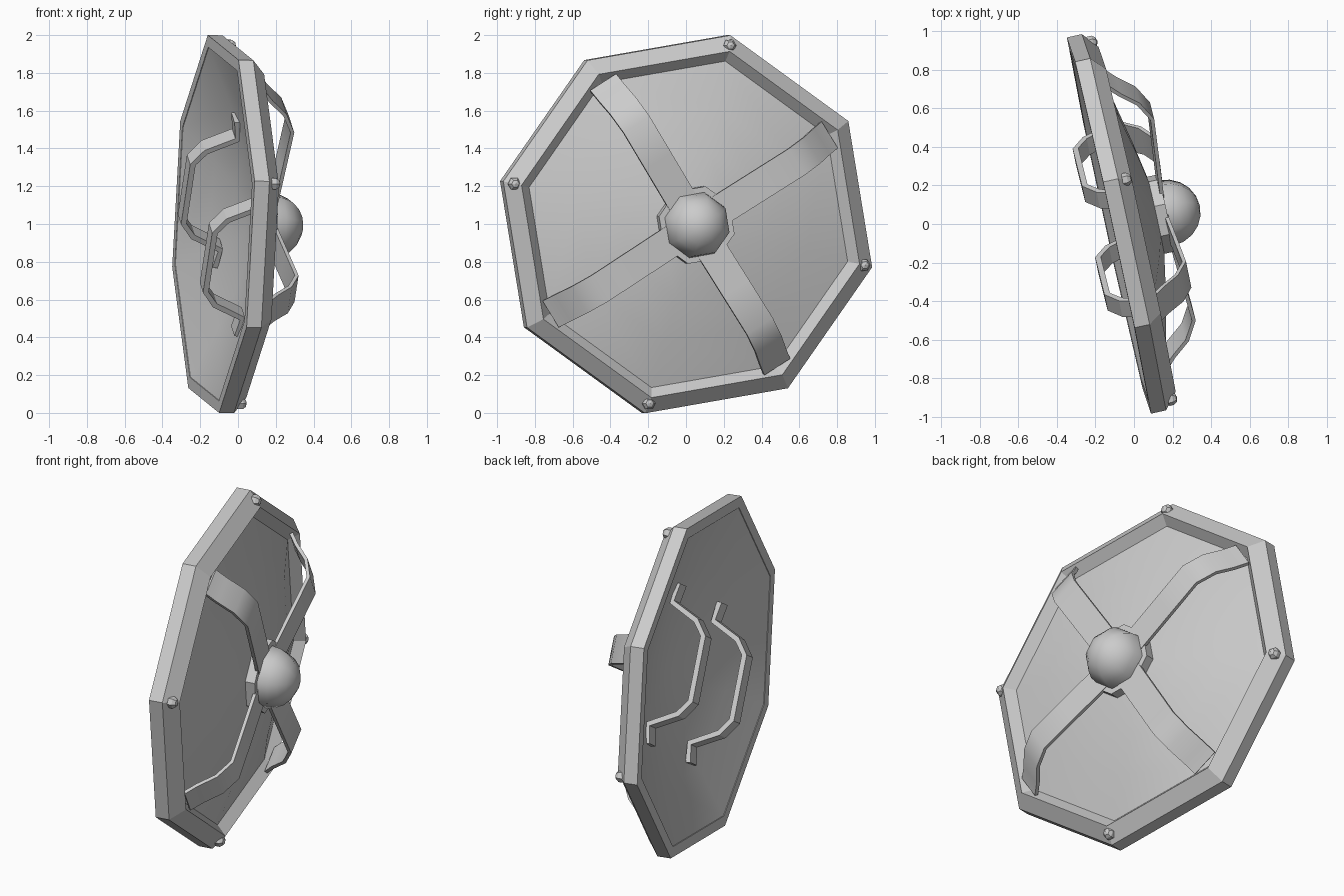
import bpy, bmesh, math
from mathutils import Matrix, Vector

if "Cube" in bpy.data.objects:
    bpy.data.objects.remove(bpy.data.objects["Cube"])

# Shield frame: local x/y lie in the octagon plane, local z points out of the face
n = Vector((0.977, 0.214, -0.019)).normalized()
side = Vector((0, 0, 1)).cross(n).normalized()
up = n.cross(side)
a = math.radians(32.2)
u = side * math.cos(a) + up * math.sin(a)
v = up * math.cos(a) - side * math.sin(a)
FRAME = Matrix.Translation((-0.13, -0.008, 1.0)) @ Matrix((u, v, n)).transposed().to_4x4()


def finish(name, bm, local=Matrix(), smooth=None):
    bmesh.ops.recalc_face_normals(bm, faces=bm.faces)
    me = bpy.data.meshes.new(name)
    bm.to_mesh(me)
    bm.free()
    me.transform(FRAME @ local)
    ob = bpy.data.objects.new(name, me)
    bpy.context.collection.objects.link(ob)
    if smooth:
        bpy.ops.object.select_all(action='DESELECT')
        ob.select_set(True)
        bpy.context.view_layer.objects.active = ob
        bpy.ops.object.shade_smooth_by_angle(angle=math.radians(smooth))
    return ob


def revolve(name, profile, closed=False, smooth=None):
    """Eight-sided lathe of (radius, height) points."""
    bm = bmesh.new()
    rings = []
    for k in range(8):
        t = k * math.pi / 4
        rings.append([bm.verts.new((r * math.cos(t), r * math.sin(t), d)) for r, d in profile])
    m = len(profile)
    for k in range(8):
        p, q = rings[k], rings[(k + 1) % 8]
        for i in range(m if closed else m - 1):
            j = (i + 1) % m
            bm.faces.new((p[i], q[i], q[j], p[j]))
    bmesh.ops.remove_doubles(bm, verts=bm.verts, dist=1e-5)
    return finish(name, bm, smooth=smooth)


def band(name, path, width, thick, local, smooth=None):
    """Flat bar following (x, z) points, with width along y."""
    bm = bmesh.new()
    rows = []
    pts = [Vector(p) for p in path]
    for i, p in enumerate(pts):
        t = (pts[min(i + 1, len(pts) - 1)] - pts[max(i - 1, 0)]).normalized()
        o = Vector((-t.y, t.x)) * thick / 2
        rows.append([bm.verts.new((q.x, y, q.y)) for q, y in
                     ((p + o, -width / 2), (p + o, width / 2),
                      (p - o, width / 2), (p - o, -width / 2))])
    for p, q in zip(rows, rows[1:]):
        for i in range(4):
            j = (i + 1) % 4
            bm.faces.new((p[i], p[j], q[j], q[i]))
    bm.faces.new(rows[0])
    bm.faces.new(rows[-1])
    return finish(name, bm, local, smooth)


# Rim with a chamfered front and a shallow sloped inner lip
revolve("rim", [(1.026, 0), (1.026, 0.08), (0.94, 0.15), (0.885, 0.095), (0.96, 0)], closed=True)

# Domed panel: front skin out to the rim, then the hollow back skin
revolve("panel", [(0, 0.27), (0.2, 0.25), (0.4, 0.215), (0.64, 0.165), (0.89, 0.095),
                  (0.96, 0.002), (0.64, 0.115), (0.4, 0.18), (0.2, 0.215), (0, 0.235)],
        smooth=35)

# Central collar and boss
revolve("boss_collar", [(0, 0.24), (0.21, 0.24), (0.21, 0.305), (0, 0.305)])
R = 0.178
revolve("boss", [(R * math.cos(t), 0.305 + R * math.sin(t))
                 for t in [i * math.pi / 10 for i in range(6)]], smooth=60)

# Four straps arching from the boss to the rim
strap = [(0.1, 0.295), (0.4, 0.315), (0.63, 0.33), (0.74, 0.275), (0.82, 0.19), (0.885, 0.135)]
for k in range(4):
    band("strap", strap, 0.165, 0.02, Matrix.Rotation(k * math.pi / 2, 4, 'Z'), smooth=40)

# Two grips on the back
half = [(0.455, 0.12), (0.345, 0.135), (0.265, -0.025), (0.185, -0.085)]
grip = half + [(-x, z) for x, z in reversed(half)]
for s in (-1, 1):
    band("grip", grip, 0.1, 0.03,
         Matrix.Translation((s * 0.34, 0, 0)) @ Matrix.Rotation(math.pi / 2, 4, 'Z'))

# Rivets on every other rim corner
for k in range(4):
    t = math.pi / 4 + k * math.pi / 2
    bm = bmesh.new()
    bmesh.ops.create_uvsphere(bm, u_segments=6, v_segments=5, radius=0.036)
    finish("rivet", bm, Matrix.Translation((0.972 * math.cos(t), 0.972 * math.sin(t), 0.115)))
